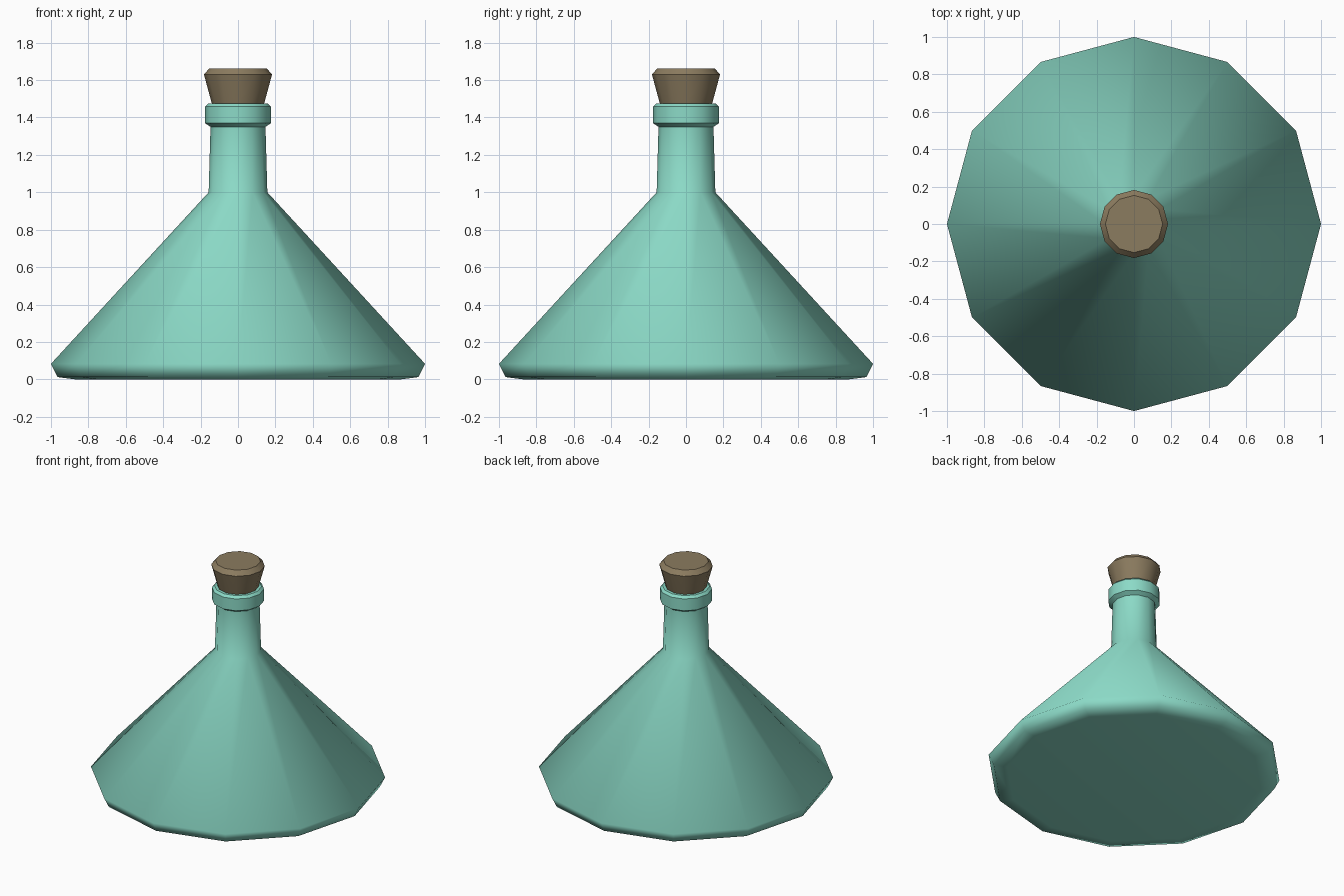
import bpy, bmesh
from math import radians, cos, sin, tau

if "Cube" in bpy.data.objects:
    bpy.data.objects.remove(bpy.data.objects["Cube"])

SIDES = 12


def material(name, rgb):
    m = bpy.data.materials.new(name)
    m.diffuse_color = (*rgb, 1)
    m.use_nodes = True
    m.node_tree.nodes["Principled BSDF"].inputs["Base Color"].default_value = m.diffuse_color
    return m


def lathe(name, profile, mat, angle, cap_bottom=False, cap_top=False):
    """Revolve (radius, height) points, listed bottom to top, into a 12-sided shell."""
    bm = bmesh.new()
    rings = [[bm.verts.new((r * cos(tau * i / SIDES), r * sin(tau * i / SIDES), z))
              for i in range(SIDES)] for r, z in profile]
    for a, b in zip(rings, rings[1:]):
        for i in range(SIDES):
            j = (i + 1) % SIDES
            bm.faces.new((a[i], a[j], b[j], b[i]))
    if cap_bottom:
        bm.faces.new(rings[0][::-1])
    if cap_top:
        bm.faces.new(rings[-1])
    mesh = bpy.data.meshes.new(name)
    bm.to_mesh(mesh)
    bm.free()
    obj = bpy.data.objects.new(name, mesh)
    bpy.context.collection.objects.link(obj)
    mesh.materials.append(mat)
    bpy.ops.object.select_all(action='DESELECT')
    obj.select_set(True)
    bpy.context.view_layer.objects.active = obj
    bpy.ops.object.shade_smooth_by_angle(angle=radians(angle))
    return obj


glass = material("green_glass", (0.26, 0.70, 0.57))
cork = material("cork", (0.26, 0.20, 0.115))

# Conical body with rounded foot and slim neck
lathe("flask_body", [(0.87, 0), (0.965, 0.012), (1.0, 0.083), (0.157, 1.0), (0.147, 1.35)],
      glass, 80, cap_bottom=True)

# Chamfered lip with the mouth turned inwards
lathe("flask_lip", [(0.147, 1.35), (0.177, 1.37), (0.177, 1.458), (0.16, 1.475),
                    (0.135, 1.475), (0.115, 1.40)], glass, 35)

# Tapered stopper
lathe("stopper", [(0.118, 1.40), (0.14, 1.475), (0.182, 1.63), (0.153, 1.663)],
      cork, 35, cap_bottom=True, cap_top=True)
